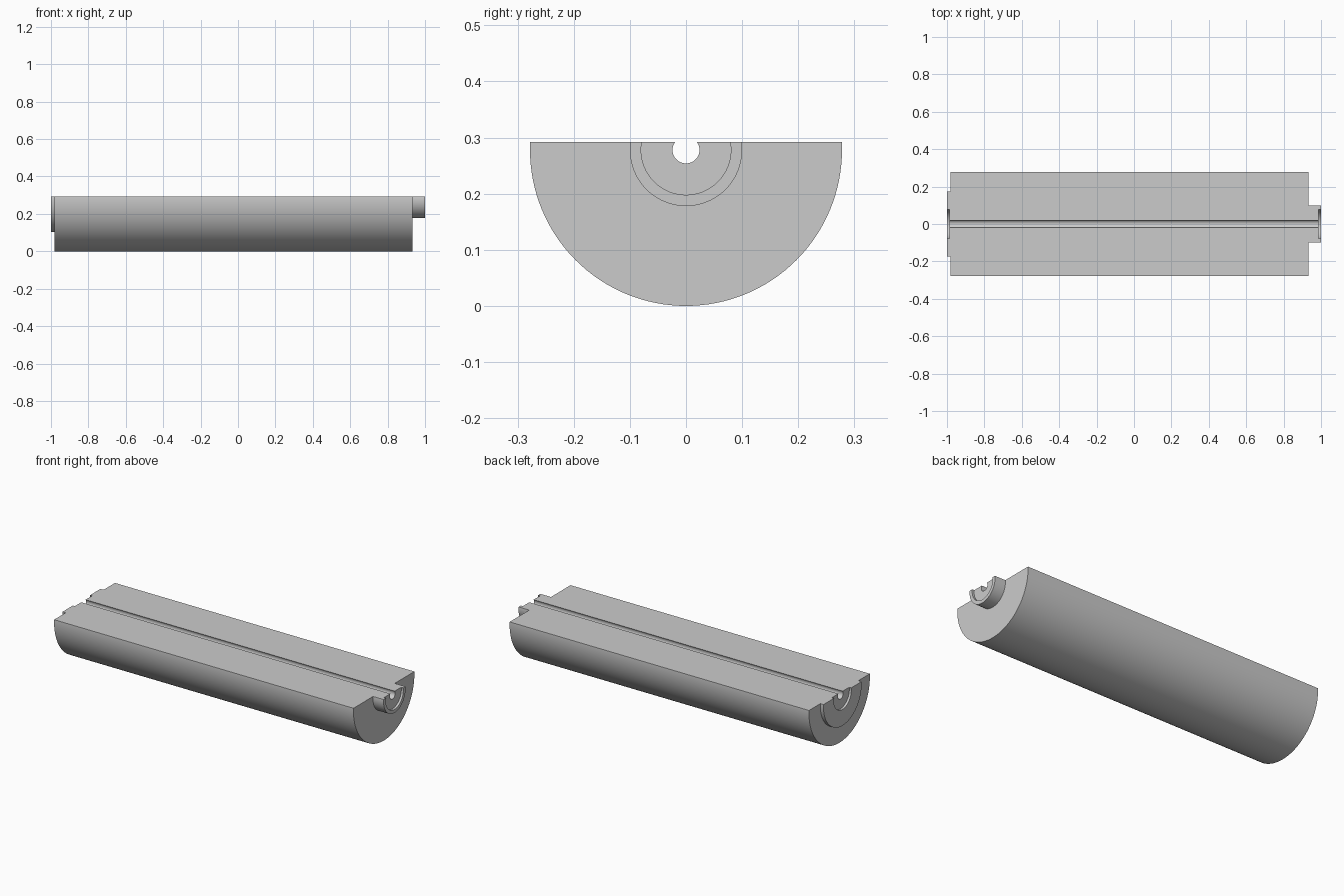
import bpy
import bmesh
import math
from mathutils import Matrix, Vector

cube = bpy.data.objects.get("Cube")
if cube:
    bpy.data.objects.remove(cube, do_unlink=True)

# Main dimensions
AXIS_Z = 0.279
TOP_Z = 0.293
BODY_R = 0.278
BORE_R = 0.024
RECESS_R = 0.08
LEFT_BOSS_R = 0.1
RIGHT_BOSS_R = 0.174
RECESS_DEPTH = 0.013
SEGMENTS = 128

grey = bpy.data.materials.new("plain grey")
grey.use_nodes = True
colour = (0.6, 0.6, 0.6, 1)
grey.diffuse_color = colour
grey.node_tree.nodes["Principled BSDF"].inputs["Base Color"].default_value = colour

# Lengthwise section (x, radius): bore, end recesses, bosses and body
section = [
    (-1 + RECESS_DEPTH, BORE_R),
    (-1 + RECESS_DEPTH, RECESS_R),
    (-1, RECESS_R),
    (-1, RIGHT_BOSS_R),
    (-0.98, RIGHT_BOSS_R),
    (-0.98, BODY_R),
    (0.932, BODY_R),
    (0.932, LEFT_BOSS_R),
    (1, LEFT_BOSS_R),
    (1, RECESS_R),
    (1 - RECESS_DEPTH, RECESS_R),
    (1 - RECESS_DEPTH, BORE_R),
]

# Turn the section around the long axis
bm = bmesh.new()
rings = []
for i in range(SEGMENTS):
    turn = Matrix.Rotation(2 * math.pi * i / SEGMENTS, 4, "X")
    rings.append([bm.verts.new(turn @ Vector((x, 0, -r)) + Vector((0, 0, AXIS_Z)))
                  for x, r in section])
for i, ring in enumerate(rings):
    following = rings[(i + 1) % SEGMENTS]
    for j in range(len(section)):
        k = (j + 1) % len(section)
        bm.faces.new((ring[j], ring[k], following[k], following[j]))

# Slice flat just above the axis, leaving the bore as an open channel
cut = bmesh.ops.bisect_plane(
    bm, geom=bm.verts[:] + bm.edges[:] + bm.faces[:],
    plane_co=(0, 0, TOP_Z), plane_no=(0, 0, 1), clear_outer=True)
rim = [e for e in cut["geom_cut"] if isinstance(e, bmesh.types.BMEdge)]
bmesh.ops.holes_fill(bm, edges=rim, sides=0)
bmesh.ops.recalc_face_normals(bm, faces=bm.faces[:])
bmesh.ops.translate(bm, verts=bm.verts[:], vec=(0, 0, -min(v.co.z for v in bm.verts)))

mesh = bpy.data.meshes.new("half_roller")
bm.to_mesh(mesh)
bm.free()
mesh.materials.append(grey)
roller = bpy.data.objects.new("half_roller", mesh)
bpy.context.collection.objects.link(roller)

# Smooth the curved walls and keep the corners crisp
bpy.ops.object.select_all(action="DESELECT")
roller.select_set(True)
bpy.context.view_layer.objects.active = roller
bpy.ops.object.shade_smooth_by_angle(angle=math.radians(30))
